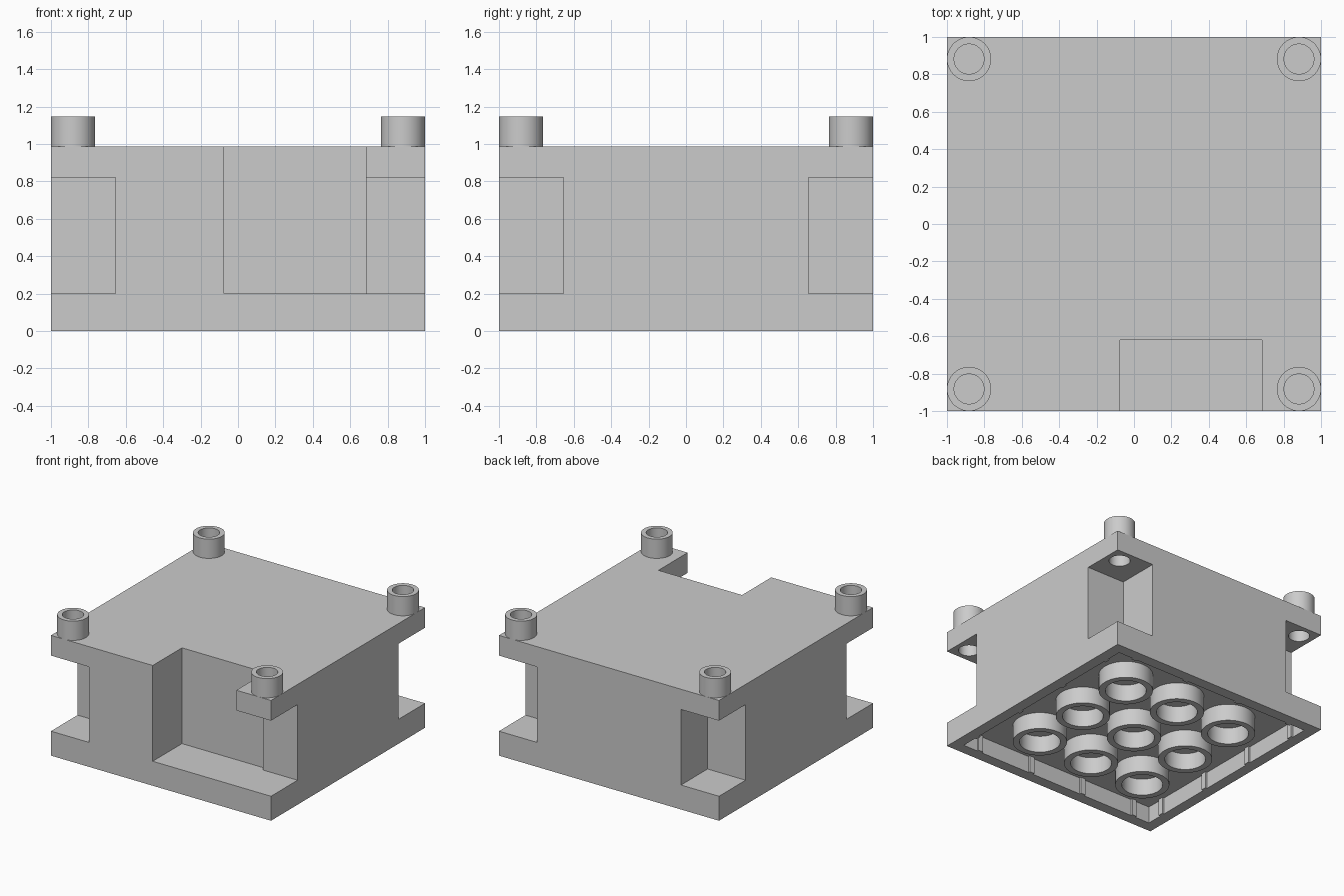
import bpy
import bmesh
from math import radians

cube = bpy.data.objects.get("Cube")
if cube:
    bpy.data.objects.remove(cube, do_unlink=True)

BASE, ROOF, SHELF, TOP, PEG_TOP = 0.201, 0.138, 0.822, 0.988, 1.146
POCKET = ((-0.075, 0.685), (-1.1, -0.62))
NOTCH, WALL = 0.655, 0.09
PEG, PEG_R, HOLE_R = 0.882, 0.118, 0.08

grey = bpy.data.materials.new("plain grey")
grey.use_nodes = True
colour = (0.6, 0.6, 0.6, 1)
grey.diffuse_color = colour
grey.node_tree.nodes["Principled BSDF"].inputs["Base Color"].default_value = colour


def finish(name, bm):
    bmesh.ops.recalc_face_normals(bm, faces=bm.faces)
    mesh = bpy.data.meshes.new(name)
    bm.to_mesh(mesh)
    bm.free()
    mesh.materials.append(grey)
    obj = bpy.data.objects.new(name, mesh)
    bpy.context.collection.objects.link(obj)
    return obj


def box(name, xs, ys, zs):
    bm = bmesh.new()
    bmesh.ops.create_cube(bm, size=1)
    for v in bm.verts:
        v.co = [(r[0] + r[1]) / 2 + c * (r[1] - r[0]) for c, r in zip(v.co, (xs, ys, zs))]
    return finish(name, bm)


def rod(name, x, y, radius, z0, z1):
    bm = bmesh.new()
    bmesh.ops.create_cone(bm, cap_ends=True, segments=48, radius1=radius,
                          radius2=radius, depth=z1 - z0)
    bmesh.ops.translate(bm, verts=bm.verts, vec=(x, y, (z0 + z1) / 2))
    return finish(name, bm)


def ring(name, x, y, outer, inner, z0, z1):
    # Square section spun about the vertical axis
    bm = bmesh.new()
    corners = [(outer, z0), (outer, z1), (inner, z1), (inner, z0)]
    verts = [bm.verts.new((x + r, y, z)) for r, z in corners]
    edges = [bm.edges.new((verts[i], verts[i - 1])) for i in range(4)]
    bmesh.ops.spin(bm, geom=verts + edges, cent=(x, y, 0), axis=(0, 0, 1),
                   angle=radians(360), steps=48, use_merge=True)
    bmesh.ops.remove_doubles(bm, verts=bm.verts, dist=1e-5)
    obj = finish(name, bm)
    smooth(obj)
    return obj


def smooth(obj):
    bpy.ops.object.select_all(action="DESELECT")
    obj.select_set(True)
    bpy.context.view_layer.objects.active = obj
    bpy.ops.object.shade_smooth_by_angle(angle=radians(30))


def cut(target, cutter):
    cutter.hide_render = True
    mod = target.modifiers.new("cut", "BOOLEAN")
    mod.operation, mod.solver, mod.object = "DIFFERENCE", "EXACT", cutter
    bpy.context.view_layer.objects.active = target
    bpy.ops.object.modifier_apply(modifier=mod.name)
    bpy.data.objects.remove(cutter, do_unlink=True)


# Main block with front pocket and hollow underside
block = box("block", (-1, 1), (-1, 1), (0, TOP))
cut(block, box("pocket_cutter", *POCKET, (BASE, TOP + 0.1)))
inside = (WALL - 1, 1 - WALL)
cut(block, box("underside_cutter", inside, inside, (-0.1, ROOF)))

# Corner notches, screw holes and hollow pegs
for sx in (-1, 1):
    for sy in (-1, 1):
        xs, ys = (sorted((s * NOTCH, s * 1.1)) for s in (sx, sy))
        cut(block, box("notch_cutter", xs, ys, (BASE, SHELF)))
        x, y = sx * PEG, sy * PEG
        cut(block, rod("hole_cutter", x, y, HOLE_R, SHELF - 0.1, TOP + 0.1))
        ring("corner_peg", x, y, PEG_R, HOLE_R, TOP - 0.005, PEG_TOP)
smooth(block)

# Grid of tubes under the base
for x in (-0.503, 0, 0.503):
    for y in (-0.503, 0, 0.503):
        ring("underside_tube", x, y, 0.204, 0.154, 0, ROOF + 0.005)

# Small grip ribs along the inner walls
for p in (-0.755, -0.252, 0.252, 0.755):
    along = (p - 0.022, p + 0.022)
    for s in (-1, 1):
        across = sorted((s * (1 - WALL - 0.016), s * (1 - WALL + 0.005)))
        box("grip_rib", along, across, (0, ROOF + 0.005))
        box("grip_rib", across, along, (0, ROOF + 0.005))
